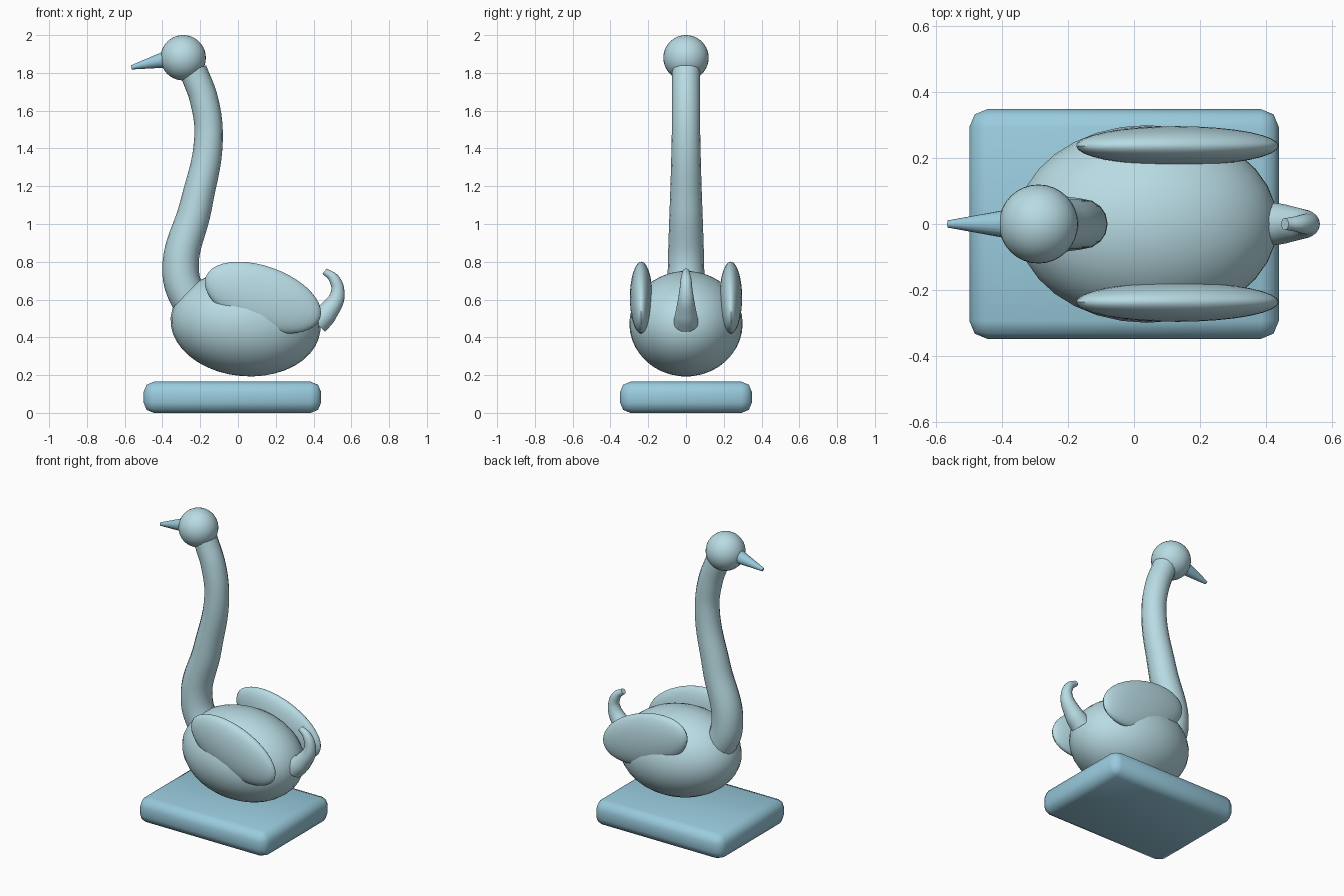
import bpy
from math import radians, pi, atan2
from mathutils import Vector

if "Cube" in bpy.data.objects:
    bpy.data.objects.remove(bpy.data.objects["Cube"])


def material(name, rgb):
    m = bpy.data.materials.new(name)
    m.diffuse_color = (*rgb, 1)
    m.use_nodes = True
    m.node_tree.nodes["Principled BSDF"].inputs["Base Color"].default_value = m.diffuse_color
    return m


PALE = material("pale_blue", (0.48, 0.71, 0.77))
BLUE = material("mid_blue", (0.32, 0.60, 0.73))


def finish(name, mat, angle=50):
    o = bpy.context.object
    o.name = name
    o.data.materials.clear()
    o.data.materials.append(mat)
    bpy.ops.object.shade_smooth_by_angle(angle=radians(angle))
    return o


def ellipsoid(name, loc, size, tilt=0, segs=32, rings=20):
    bpy.ops.mesh.primitive_uv_sphere_add(segments=segs, ring_count=rings, radius=1,
                                         location=loc, rotation=(0, radians(tilt), 0))
    bpy.context.object.scale = size
    bpy.ops.object.transform_apply(location=False, rotation=False, scale=True)
    return finish(name, PALE)


def tube(name, points):
    """Tapered round tube through (x, z, radius) points in the middle plane."""
    cu = bpy.data.curves.new(name, 'CURVE')
    cu.dimensions = '3D'
    cu.bevel_depth = 1
    cu.bevel_resolution = 6
    cu.use_fill_caps = True
    sp = cu.splines.new('BEZIER')
    sp.resolution_u = 8
    sp.radius_interpolation = 'CARDINAL'
    sp.bezier_points.add(len(points) - 1)
    for bp, (x, z, r) in zip(sp.bezier_points, points):
        bp.co = (x, 0, z)
        bp.radius = r
        bp.handle_left_type = bp.handle_right_type = 'AUTO'
    o = bpy.data.objects.new(name, cu)
    bpy.context.collection.objects.link(o)
    bpy.ops.object.select_all(action='DESELECT')
    o.select_set(True)
    bpy.context.view_layer.objects.active = o
    bpy.ops.object.convert(target='MESH')
    return finish(name, PALE)


# plinth with rounded edges
bpy.ops.mesh.primitive_cube_add(size=1, location=(-0.03, 0, 0.0825))
bpy.context.object.scale = (0.94, 0.698, 0.165)
bpy.ops.object.transform_apply(location=False, rotation=False, scale=True)
bev = bpy.context.object.modifiers.new("bevel", 'BEVEL')
bev.width = 0.055
bev.segments = 2
bpy.ops.object.modifier_apply(modifier="bevel")
finish("base", BLUE, 60)

# body, wings and head
ellipsoid("body", (0.04, 0, 0.472), (0.398, 0.3, 0.278), 5)
for side, s in (("left", 1), ("right", -1)):
    ellipsoid("wing_" + side, (0.132, s * 0.237, 0.61), (0.322, 0.06, 0.165), 20)
ellipsoid("head", (-0.29, 0, 1.88), (0.12, 0.12, 0.12))

# S-shaped neck and curled tail
tube("neck", [(-0.22, 0.52, 0.097), (-0.303, 0.74, 0.097), (-0.222, 1.1, 0.086),
              (-0.156, 1.45, 0.076), (-0.178, 1.65, 0.075), (-0.238, 1.815, 0.074)])
tube("tail", [(0.415, 0.475, 0.065), (0.475, 0.535, 0.055), (0.527, 0.63, 0.038),
              (0.508, 0.71, 0.028), (0.458, 0.75, 0.018)])

# beak
root, tip = Vector((-0.3, 0, 1.89)), Vector((-0.565, 0, 1.829))
d = tip - root
bpy.ops.mesh.primitive_cone_add(vertices=20, radius1=0.059, radius2=0.011, depth=d.length,
                                location=(root + tip) / 2,
                                rotation=(0, atan2(d.x, d.z), 0))
finish("beak", BLUE)
